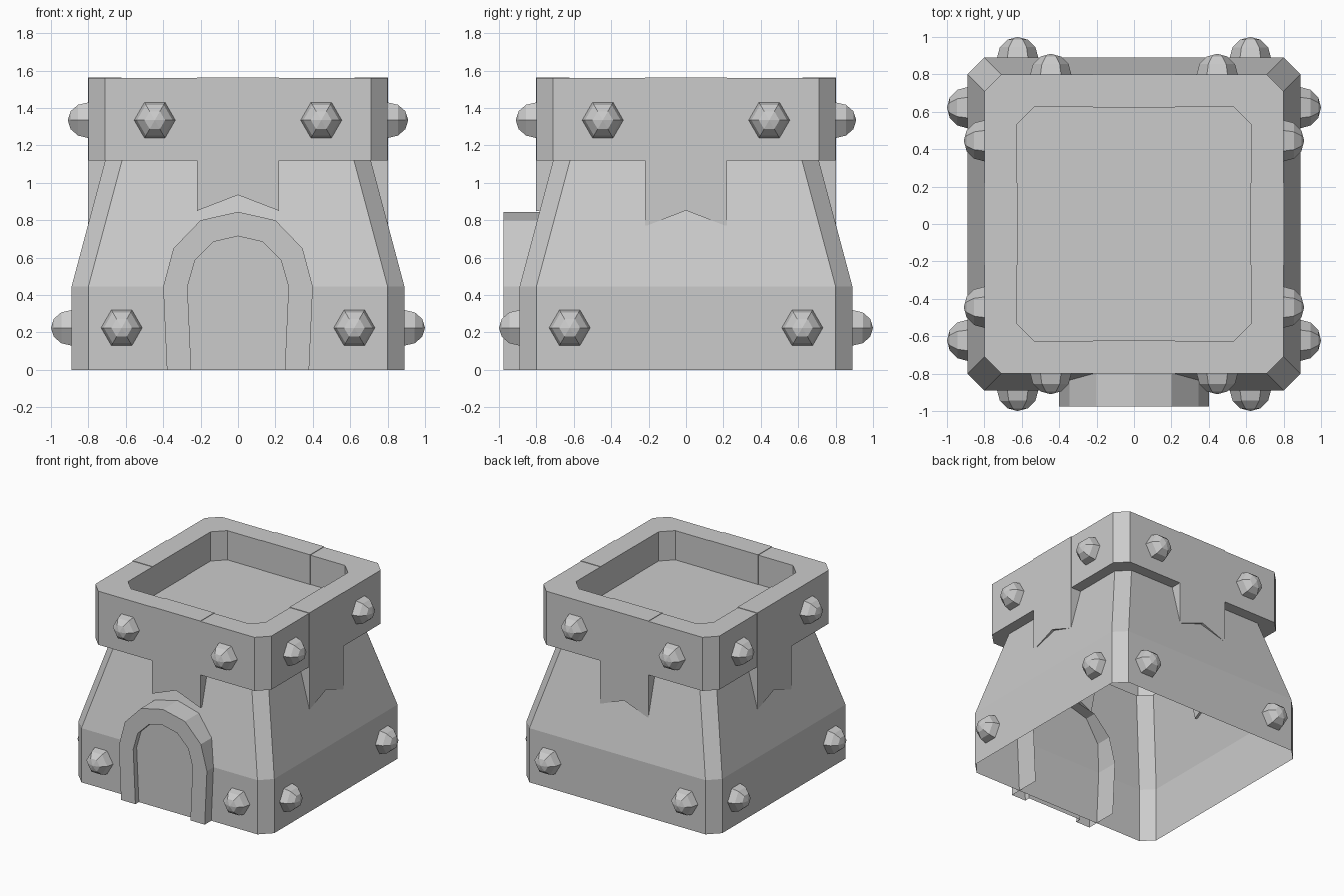
import bpy, bmesh, math
from mathutils import Matrix, Vector

cube = bpy.data.objects.get("Cube")
if cube:
    bpy.data.objects.remove(cube, do_unlink=True)

stone = bpy.data.materials.new("grey_stone")
stone.use_nodes = True
GREY = (0.6, 0.6, 0.6, 1)
stone.diffuse_color = GREY
stone.node_tree.nodes["Principled BSDF"].inputs["Base Color"].default_value = GREY


def finish(name, bm, matrix=None):
    mesh = bpy.data.meshes.new(name)
    if matrix:
        bm.transform(matrix)
    bm.to_mesh(mesh)
    bm.free()
    mesh.materials.append(stone)
    obj = bpy.data.objects.new(name, mesh)
    bpy.context.collection.objects.link(obj)
    return obj


def loft(loops, closed=True, cap_start=False, cap_end=False):
    """Skin a row of matching loops with quads."""
    bm = bmesh.new()
    rows = [[bm.verts.new(p) for p in loop] for loop in loops]
    n = len(rows[0])
    for a, b in zip(rows, rows[1:]):
        for i in range(n if closed else n - 1):
            j = (i + 1) % n
            bm.faces.new((a[i], a[j], b[j], b[i]))
    if cap_start:
        bm.faces.new(rows[0][::-1])
    if cap_end:
        bm.faces.new(rows[-1])
    return bm


def ring(half, z, chamfer=0.09):
    """Square with cut corners, counter-clockwise from above."""
    c = half - chamfer
    quarter = [Vector((half, -c, z)), Vector((half, c, z))]
    return [Matrix.Rotation(k * math.pi / 2, 3, 'Z') @ p for k in range(4) for p in quarter]


# Hollow tapering body, open underneath
finish("tower_body", loft([ring(0.89, 0), ring(0.89, 0.445), ring(0.71, 1.12)]))

# Overhanging parapet with a sunken floor
finish("parapet", loft([ring(0.71, 1.12), ring(0.80, 1.12), ring(0.80, 1.56),
                        ring(0.625, 1.56), ring(0.625, 1.32)], cap_end=True))


# Arched doorway: frame sleeve, front rim, reveal and recessed door
def arch(half_outline, y):
    right = [(x, y, z) for x, z in half_outline]
    return right + [(-x, y, z) for x, z in half_outline[-2::-1]]


outer = [(0.38, 0), (0.40, 0.445), (0.345, 0.65), (0.20, 0.80), (0, 0.845)]
inner = [(0.25, 0), (0.27, 0.445), (0.23, 0.585), (0.13, 0.685), (0, 0.715)]
finish("door_frame", loft([arch(outer, -0.70), arch(outer, -0.975),
                           arch(inner, -0.975), arch(inner, -0.93)], closed=False))
door = bmesh.new()
door.faces.new([door.verts.new(p) for p in arch(inner, -0.93)])
finish("door", door)


# Notched flap hanging from each side of the parapet
def body_half(z):
    return 0.89 - (z - 0.445) * 0.18 / 0.675


def flap(name, tip, turn):
    outline = [(-0.22, tip), (0, tip + 0.085), (0.22, tip), (0.22, 1.13), (-0.22, 1.13)]
    back = [(x, -body_half(z) + 0.02, z) for x, z in outline]
    front = [(x, -0.803, z) for x, z in outline]
    finish(name, loft([back, front], cap_start=True, cap_end=True), turn)


def strap(name, turn):
    corners = [(-0.22, -0.803), (0.22, -0.803), (0.22, -0.622), (-0.22, -0.622)]
    loops = [[(x, y, z) for x, y in corners] for z in (1.125, 1.564)]
    finish(name, loft(loops, cap_start=True, cap_end=True), turn)


# Six-sided domed stud facing outwards from the front
def stud(name, x, y, z, turn):
    bm = bmesh.new()
    bmesh.ops.create_uvsphere(bm, u_segments=6, v_segments=6, radius=0.11)
    inside = [v for v in bm.verts if v.co.z < -0.001]
    bmesh.ops.delete(bm, geom=inside, context='VERTS')
    n, up = Vector((0, -1, 0)), Vector((0, 0, 1))
    face_out = Matrix((up, n.cross(up), n)).transposed().to_4x4()
    finish(name, bm, turn @ Matrix.Translation((x, y, z)) @ face_out)


for k, side in enumerate(("front", "left", "back", "right")):
    turn = Matrix.Rotation(k * math.pi / 2, 4, 'Z')
    flap(side + "_flap", 0.85 if side == "front" else 0.767, turn)
    strap(side + "_flap_strap", turn)
    for s, end in ((-1, "a"), (1, "b")):
        stud(f"{side}_lower_stud_{end}", s * 0.622, -0.89, 0.225, turn)
        stud(f"{side}_upper_stud_{end}", s * 0.445, -0.80, 1.335, turn)
